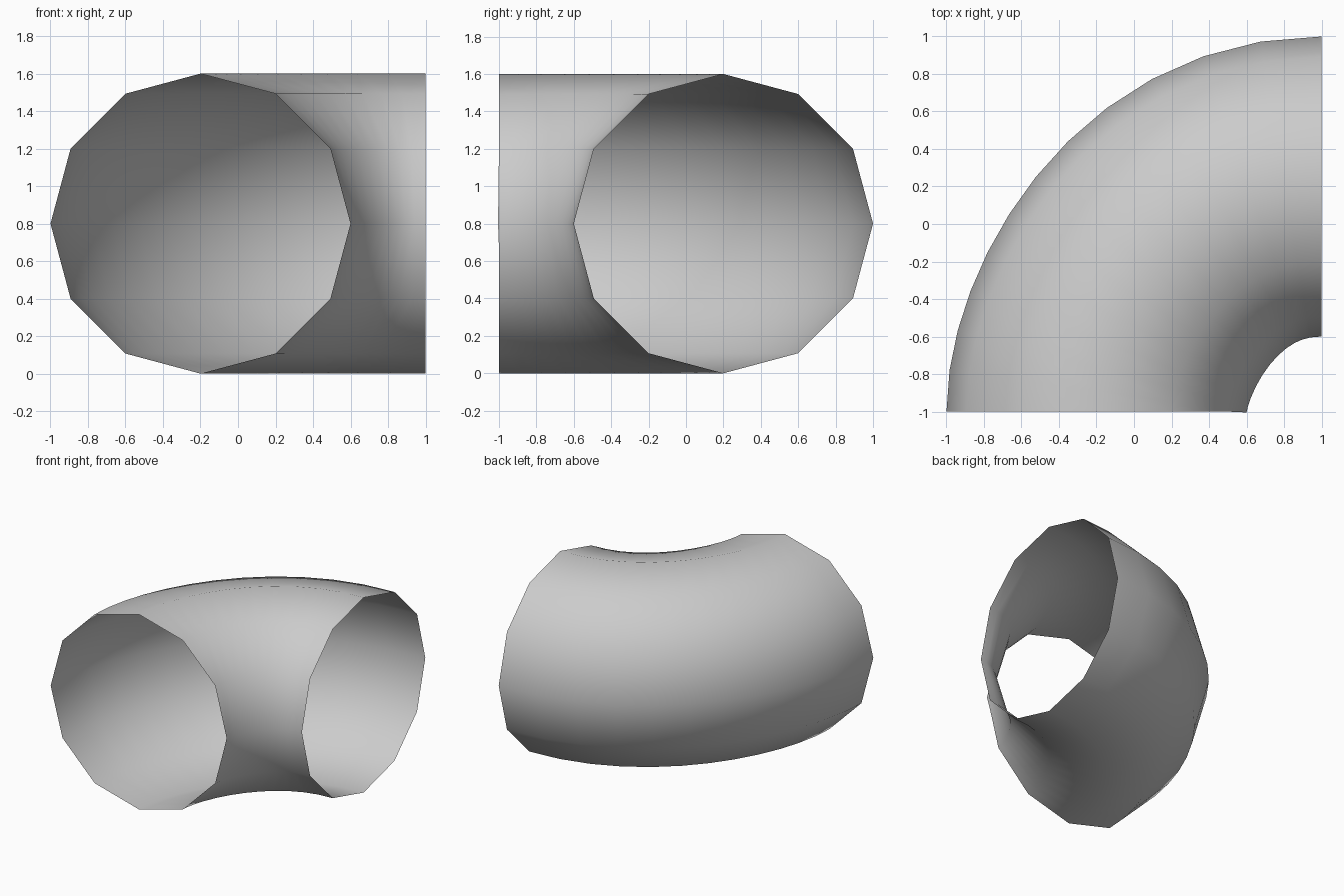
import bpy

if "Cube" in bpy.data.objects:
    bpy.data.objects.remove(bpy.data.objects["Cube"])

RADIUS = 0.8

# Centre line of the elbow: one Bezier segment turning 90 degrees
curve = bpy.data.curves.new("pipe_elbow", 'CURVE')
curve.dimensions = '3D'
curve.resolution_u = 12
spline = curve.splines.new('BEZIER')
spline.bezier_points.add(1)
path = [  # left handle, point, right handle
    ((-0.2, -1.4), (-0.2, -1.0), (-0.2, -0.6)),
    ((0.2, 0.2), (1.0, 0.2), (1.8, 0.2)),
]
for bp, (left, co, right) in zip(spline.bezier_points, path):
    bp.handle_left_type = bp.handle_right_type = 'FREE'
    bp.handle_left = (*left, RADIUS)
    bp.co = (*co, RADIUS)
    bp.handle_right = (*right, RADIUS)
spline.use_smooth = True

# Twelve-sided open tube around the centre line
curve.bevel_depth = RADIUS
curve.bevel_resolution = 4
curve.use_fill_caps = False

elbow = bpy.data.objects.new("pipe_elbow", curve)
bpy.context.collection.objects.link(elbow)
